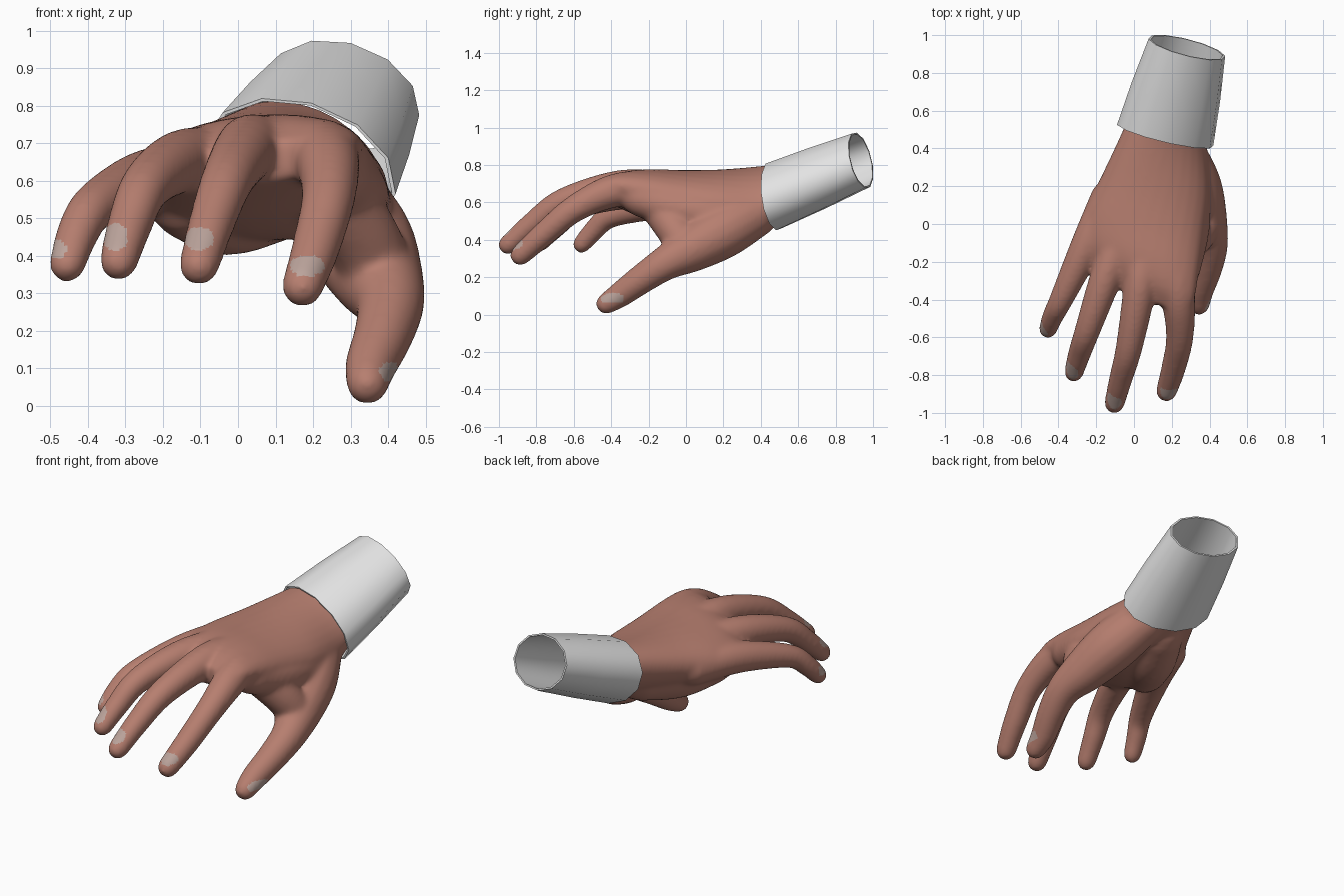
import bpy, bmesh, math
from mathutils import Vector

if "Cube" in bpy.data.objects:
    bpy.data.objects.remove(bpy.data.objects["Cube"])


def material(name, rgb):
    m = bpy.data.materials.new(name)
    m.diffuse_color = (*rgb, 1)
    m.use_nodes = True
    m.node_tree.nodes["Principled BSDF"].inputs["Base Color"].default_value = m.diffuse_color
    return m


skin = material("skin", (0.47, 0.21, 0.16))
nail = material("nail", (0.50, 0.37, 0.33))
cloth = material("cuff_cloth", (0.78, 0.78, 0.78))


def ring(bm, c, u, v, n, phase=0.0):
    return [bm.verts.new(c + u * math.cos(a) + v * math.sin(a))
            for a in (2 * math.pi * i / n + phase for i in range(n))]


def loft(bm, rings, closed=False):
    n = len(rings[0])
    pairs = list(zip(rings, rings[1:]))
    if closed:
        pairs.append((rings[-1], rings[0]))
    for a, b in pairs:
        for i in range(n):
            bm.faces.new((a[i], a[(i + 1) % n], b[(i + 1) % n], b[i]))
    if not closed:
        bm.faces.new(rings[0])
        bm.faces.new(rings[-1])


def spline(points, steps=5):
    """Smooth curve through points of any dimension."""
    p = [Vector(q) for q in points]
    p = [2 * p[0] - p[1]] + p + [2 * p[-1] - p[-2]]
    out = []
    for a, b, c, d in zip(p, p[1:], p[2:], p[3:]):
        for i in range(steps):
            t = i / steps
            out.append(0.5 * (2 * b + (c - a) * t + (2 * a - 5 * b + 4 * c - d) * t * t
                              + (3 * b - a - 3 * c + d) * t ** 3))
    return out + [p[-2]]


def tube(bm, points):
    """Round limb through (x, y, z, radius) points with domed ends."""
    s = spline(points)
    pos, rad = [q.to_3d() for q in s], [q[3] for q in s]
    rings = []

    def add(c, t, r):
        u = t.cross(Vector((0, 0, 1))).normalized()
        rings.append(ring(bm, c, u * r, u.cross(t) * r, 16))

    last = len(pos) - 1
    for i, c in enumerate(pos):
        t = (pos[min(i + 1, last)] - pos[max(i - 1, 0)]).normalized()
        dome = (0.3, 0.6, 0.85)
        if i == 0:
            for k in dome:
                add(c - t * rad[i] * math.sqrt(1 - k * k), t, rad[i] * k)
        add(c, t, rad[i])
        if i == last:
            for k in reversed(dome):
                add(c + t * rad[i] * math.sqrt(1 - k * k), t, rad[i] * k)
    loft(bm, rings)


def finish(bm, name, mats):
    bmesh.ops.recalc_face_normals(bm, faces=bm.faces)
    me = bpy.data.meshes.new(name)
    bm.to_mesh(me)
    bm.free()
    ob = bpy.data.objects.new(name, me)
    bpy.context.collection.objects.link(ob)
    for m in mats:
        me.materials.append(m)
    bpy.ops.object.select_all(action='DESELECT')
    bpy.context.view_layer.objects.active = ob
    ob.select_set(True)
    return ob


# Palm and wrist: centre, half-width vector, half thickness
hand = bmesh.new()
palm = [(0.185, 0.56, 0.665, 0.20, -0.04, -0.06, 0.14),
        (0.158, 0.42, 0.628, 0.232, -0.045, -0.065, 0.158),
        (0.11, 0.20, 0.61, 0.29, -0.04, -0.03, 0.165),
        (0.05, 0.0, 0.61, 0.325, -0.05, 0.01, 0.163),
        (0.025, -0.17, 0.63, 0.32, -0.09, 0.04, 0.142),
        (0.03, -0.29, 0.645, 0.29, -0.11, 0.05, 0.105),
        (0.035, -0.39, 0.64, 0.25, -0.10, 0.045, 0.055)]
loft(hand, [ring(hand, Vector(q[:3]), Vector(q[3:6]), Vector((0, 0, q[6])), 28) for q in spline(palm)])

# Fingers, thumb, thumb webs and heel of the palm
limbs = [
    [(0.18, -0.10, 0.665, 0.09), (0.23, -0.36, 0.668, 0.092), (0.243, -0.59, 0.57, 0.074),
     (0.21, -0.76, 0.43, 0.066), (0.172, -0.885, 0.318, 0.057)],
    [(0.06, -0.08, 0.67, 0.09), (0.03, -0.34, 0.688, 0.088), (-0.025, -0.65, 0.608, 0.072),
     (-0.07, -0.82, 0.487, 0.063), (-0.104, -0.95, 0.374, 0.055)],
    [(-0.05, -0.02, 0.655, 0.09), (-0.155, -0.30, 0.65, 0.085), (-0.245, -0.56, 0.585, 0.069),
     (-0.29, -0.69, 0.478, 0.061), (-0.318, -0.785, 0.385, 0.053)],
    [(-0.13, 0.14, 0.60, 0.10), (-0.225, -0.06, 0.60, 0.09), (-0.305, -0.23, 0.575, 0.078),
     (-0.39, -0.41, 0.523, 0.063), (-0.43, -0.49, 0.453, 0.057), (-0.455, -0.557, 0.377, 0.05)],
    [(0.25, 0.38, 0.55, 0.13), (0.32, 0.20, 0.445, 0.145), (0.37, 0.03, 0.35, 0.125),
     (0.405, -0.11, 0.275, 0.094), (0.387, -0.24, 0.188, 0.08), (0.354, -0.35, 0.108, 0.07),
     (0.345, -0.425, 0.059, 0.058)],
    [(0.37, 0.0, 0.36, 0.10), (0.325, -0.065, 0.46, 0.10), (0.24, -0.15, 0.58, 0.10)],
    [(0.31, 0.20, 0.53, 0.10), (0.29, -0.03, 0.565, 0.11), (0.25, -0.25, 0.625, 0.10)],
    [(0.08, 0.32, 0.56, 0.13), (-0.03, 0.12, 0.535, 0.135), (-0.13, -0.06, 0.56, 0.12)],
]
for limb in limbs:
    tube(hand, limb)
hand_ob = finish(hand, "hand", [skin, nail])

# Fuse the limbs into one soft skin
rm = hand_ob.modifiers.new("fuse", 'REMESH')
rm.mode, rm.voxel_size = 'VOXEL', 0.010
sm = hand_ob.modifiers.new("soften", 'SMOOTH')
sm.factor, sm.iterations = 0.5, 28
for m in ("fuse", "soften"):
    bpy.ops.object.modifier_apply(modifier=m)
bpy.ops.object.shade_smooth()

# Nails: skin faces near each nail centre that face outwards (centre, direction, half width, half height)
nails = [((0.185, -0.905, 0.373), (0, -0.6, 0.8), 0.047, 0.028),
         ((-0.105, -0.955, 0.445), (0, -0.6, 0.8), 0.042, 0.031),
         ((-0.327, -0.785, 0.450), (-0.1, -0.6, 0.8), 0.034, 0.036),
         ((-0.485, -0.575, 0.418), (-0.6, -0.5, 0.6), 0.028, 0.026),
         ((0.405, -0.395, 0.09), (0.9, 0.2, 0.0), 0.03, 0.026)]


def on_nail(p):
    for c, d, w, h in nails:
        o = p.center - Vector(c)
        if (o.x / w) ** 2 + (o.z / h) ** 2 < 1 and abs(o.y) < 0.06 and p.normal.dot(Vector(d)) > 0.35:
            return 1
    return 0


for p in hand_ob.data.polygons:
    p.material_index = on_nail(p)

# Sleeve cuff: hollow twelve-sided shell around the wrist
cuff = bmesh.new()
front = (Vector((0.165, 0.47, 0.635)), Vector((0.255, -0.055, -0.07)), Vector((0.03, -0.045, 0.172)))
back = (Vector((0.28, 0.935, 0.825)), Vector((0.203, -0.045, -0.05)), Vector((0.02, -0.05, 0.142)))
mid = tuple((a + b) / 2 for a, b in zip(front, back))
rings = [ring(cuff, c, u * k, v * k, 12)
         for (c, u, v), k in ((front, 1), (mid, 1.02), (back, 1), (back, 0.94), (mid, 0.95), (front, 0.96))]
loft(cuff, rings, closed=True)
finish(cuff, "cuff", [cloth])
bpy.ops.object.shade_smooth_by_angle(angle=math.radians(50))
